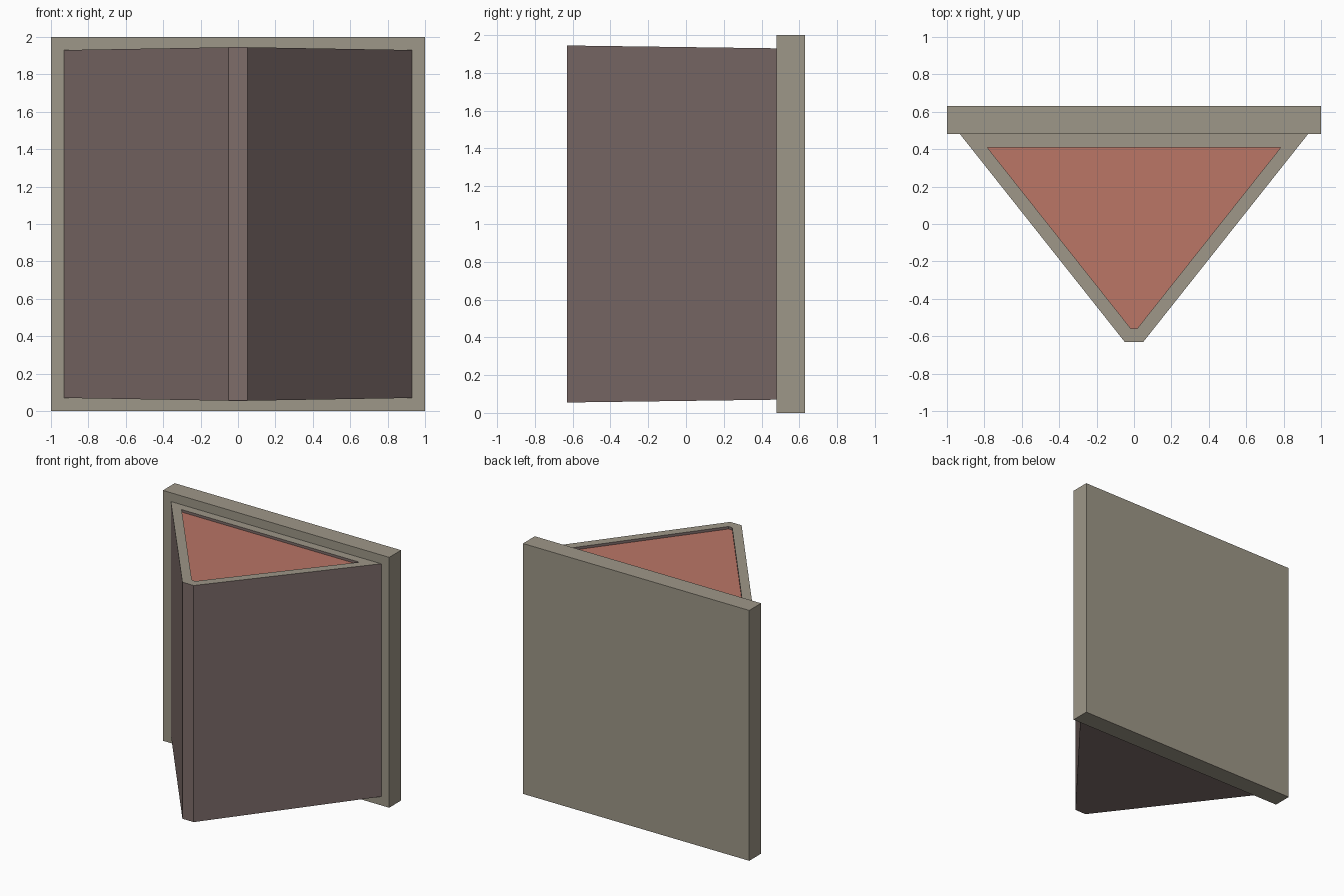
import bpy, bmesh

if "Cube" in bpy.data.objects:
    bpy.data.objects.remove(bpy.data.objects["Cube"])


def make_material(name, rgb):
    # sRGB 0-255 to linear
    lin = [((c / 255 + 0.055) / 1.055) ** 2.4 for c in rgb]
    m = bpy.data.materials.new(name)
    m.diffuse_color = (*lin, 1)
    m.use_nodes = True
    m.node_tree.nodes["Principled BSDF"].inputs["Base Color"].default_value = m.diffuse_color
    return m


stone = make_material("warm_grey", (158, 151, 136))
brown = make_material("dull_brown", (126, 109, 106))
red = make_material("brick_red", (186, 117, 102))


def prism(bm, bottom, top):
    # Closed solid between two matching outlines; returns the top face
    lo = [bm.verts.new(p) for p in bottom]
    hi = [bm.verts.new(p) for p in top]
    n = len(lo)
    bm.faces.new(lo[::-1])
    cap = bm.faces.new(hi)
    for i in range(n):
        j = (i + 1) % n
        bm.faces.new((lo[i], lo[j], hi[j], hi[i]))
    bmesh.ops.recalc_face_normals(bm, faces=bm.faces[:])
    return cap


def finish(bm, name, mats):
    me = bpy.data.meshes.new(name)
    bm.to_mesh(me)
    bm.free()
    for m in mats:
        me.materials.append(m)
    ob = bpy.data.objects.new(name, me)
    bpy.context.collection.objects.link(ob)
    return ob


# Back plate
bm = bmesh.new()
plate = [(-1, 0.48), (1, 0.48), (1, 0.63), (-1, 0.63)]
prism(bm, [(x, y, 0) for x, y in plate], [(x, y, 2) for x, y in plate])
finish(bm, "back_plate", [stone])

# Wedge body, slightly taller towards its blunt front edge
bm = bmesh.new()
outline = [(-0.05, -0.63), (0.05, -0.63), (0.93, 0.48), (-0.93, 0.48)]


def margin(y):
    return 0.055 if y < 0 else 0.07


cap = prism(bm, [(x, y, margin(y)) for x, y in outline],
            [(x, y, 2 - margin(y)) for x, y in outline])

# Grey rim around a sunken red panel on the top
rim = bmesh.ops.inset_region(bm, faces=[cap], thickness=0.07, use_even_offset=True)["faces"]
for f in rim:
    f.material_index = 1
cap.material_index = 0
panel = bmesh.ops.extrude_discrete_faces(bm, faces=[cap])["faces"][0]
bmesh.ops.translate(bm, verts=panel.verts[:], vec=(0, 0, -0.02))
panel.material_index = 2
finish(bm, "wedge_body", [brown, stone, red])
